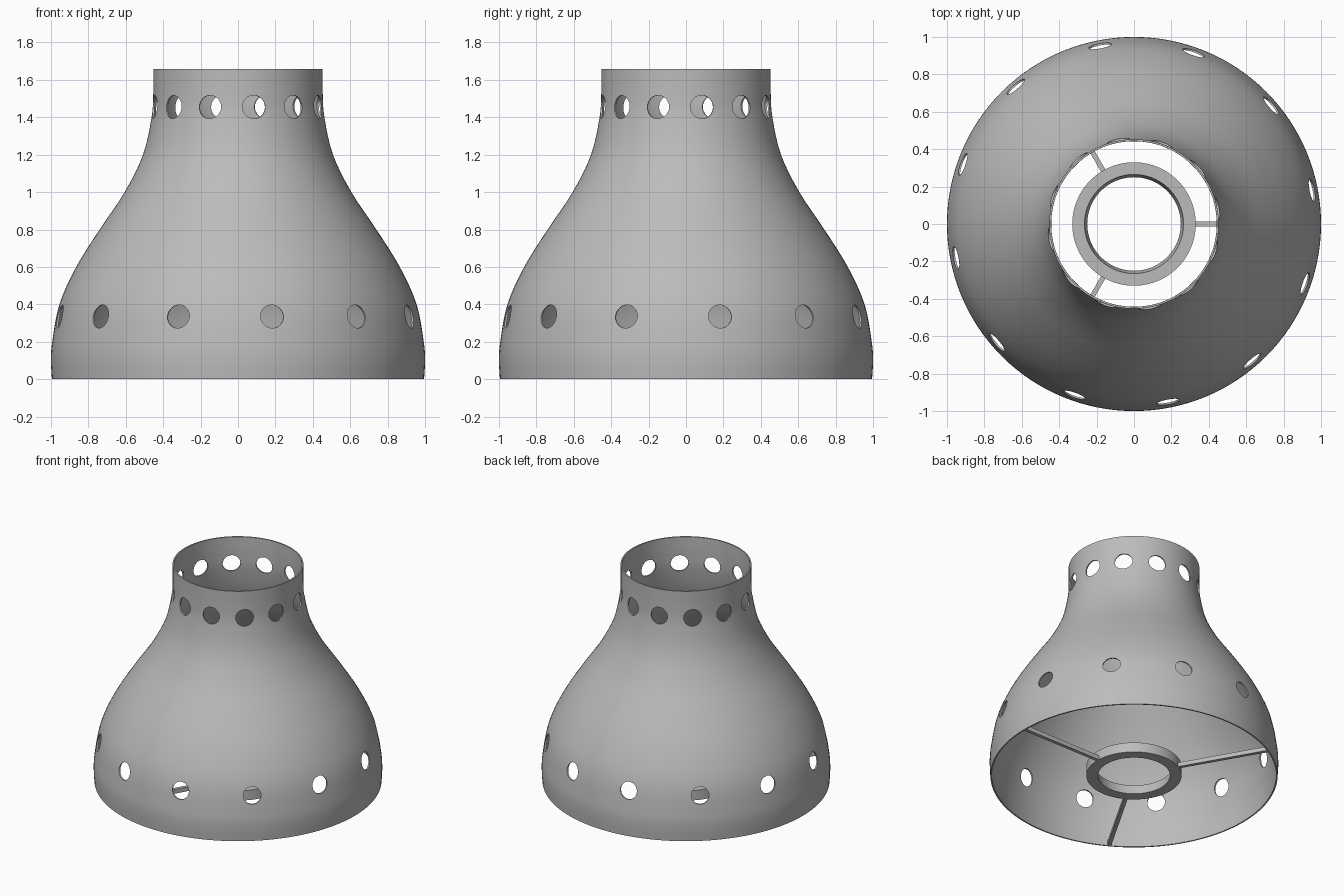
import bpy, bmesh, math
from mathutils import Matrix, Vector

if "Cube" in bpy.data.objects:
    bpy.data.objects.remove(bpy.data.objects["Cube"])

GREY = (0.5, 0.5, 0.5, 1)
grey = bpy.data.materials.new("satin grey")
grey.use_nodes = True
grey.diffuse_color = GREY
grey.node_tree.nodes["Principled BSDF"].inputs["Base Color"].default_value = GREY


def make_object(name, bm):
    bmesh.ops.recalc_face_normals(bm, faces=bm.faces)
    mesh = bpy.data.meshes.new(name)
    bm.to_mesh(mesh)
    bm.free()
    mesh.materials.append(grey)
    obj = bpy.data.objects.new(name, mesh)
    bpy.context.collection.objects.link(obj)
    return obj


def smooth(obj):
    bpy.ops.object.select_all(action='DESELECT')
    obj.select_set(True)
    bpy.context.view_layer.objects.active = obj
    bpy.ops.object.shade_smooth_by_angle(angle=math.radians(35))


def lathe(name, loop, sides):
    """Revolve a closed (radius, z) loop about the z axis."""
    bm = bmesh.new()
    rings = []
    for i in range(sides):
        a = 2 * math.pi * i / sides
        rings.append([bm.verts.new((r * math.cos(a), r * math.sin(a), z)) for r, z in loop])
    n = len(loop)
    for i in range(sides):
        a, b = rings[i], rings[(i + 1) % sides]
        for j in range(n):
            k = (j + 1) % n
            bm.faces.new((a[j], b[j], b[k], a[k]))
    return make_object(name, bm)


def spline(points, steps):
    """Catmull-Rom curve through the profile points."""
    p = [Vector(q) for q in points]
    p = [2 * p[0] - p[1]] + p + [2 * p[-1] - p[-2]]
    out = []
    for a, b, c, d in zip(p, p[1:], p[2:], p[3:]):
        for s in range(steps):
            t = s / steps
            out.append(0.5 * (2 * b + (c - a) * t + (2 * a - 5 * b + 4 * c - d) * t * t
                              + (3 * b - a - 3 * c + d) * t ** 3))
    return out + [p[-2]]


# Bell shade: thin revolved shell
outer = spline([(0.995, 0), (1.0, 0.1), (0.993, 0.2), (0.955, 0.4), (0.865, 0.6), (0.74, 0.8),
                (0.606, 1.0), (0.508, 1.2), (0.462, 1.4), (0.453, 1.53), (0.453, 1.657)], 4)
WALL = 0.01
inner = []
for i, p in enumerate(outer):
    t = (outer[min(i + 1, len(outer) - 1)] - outer[max(i - 1, 0)]).normalized()
    inner.append((p.x - WALL / max(t.y, 0.5), p.y))
shade = lathe("shade", [tuple(p) for p in outer] + inner[::-1], 128)

# Vent holes: two rows of twelve, cut through the wall
bm = bmesh.new()
for radius, z, size in ((0.97, 0.335, 0.062), (0.455, 1.455, 0.062)):
    for i in range(12):
        turn = Matrix.Rotation(math.radians(10.8 + 30 * i), 4, 'Z')
        place = Matrix.Translation((radius, 0, z)) @ Matrix.Rotation(math.pi / 2, 4, 'Y')
        bmesh.ops.create_cone(bm, cap_ends=True, segments=32, radius1=size, radius2=size,
                              depth=0.16, matrix=turn @ place)
cutter = make_object("vent_cutter", bm)
cutter.hide_render = True
cut = shade.modifiers.new("vents", 'BOOLEAN')
cut.operation = 'DIFFERENCE'
cut.solver = 'EXACT'
cut.object = cutter
bpy.context.view_layer.objects.active = shade
bpy.ops.object.modifier_apply(modifier=cut.name)
bpy.data.objects.remove(cutter)
smooth(shade)

# Lamp holder ring at the base
ring = lathe("holder_ring", [(0.33, 0), (0.33, 0.075), (0.265, 0.075), (0.25, 0)], 96)
smooth(ring)

# Three spokes from the ring to the shade
for i in range(3):
    bm = bmesh.new()
    start, end = 0.31, 0.99
    bmesh.ops.create_cube(bm, size=1, matrix=Matrix.Rotation(2 * math.pi * i / 3, 4, 'Z')
                          @ Matrix.Translation(((start + end) / 2, 0, 0.017))
                          @ Matrix.Diagonal((end - start, 0.026, 0.032, 1)))
    make_object(f"spoke_{i + 1}", bm)
